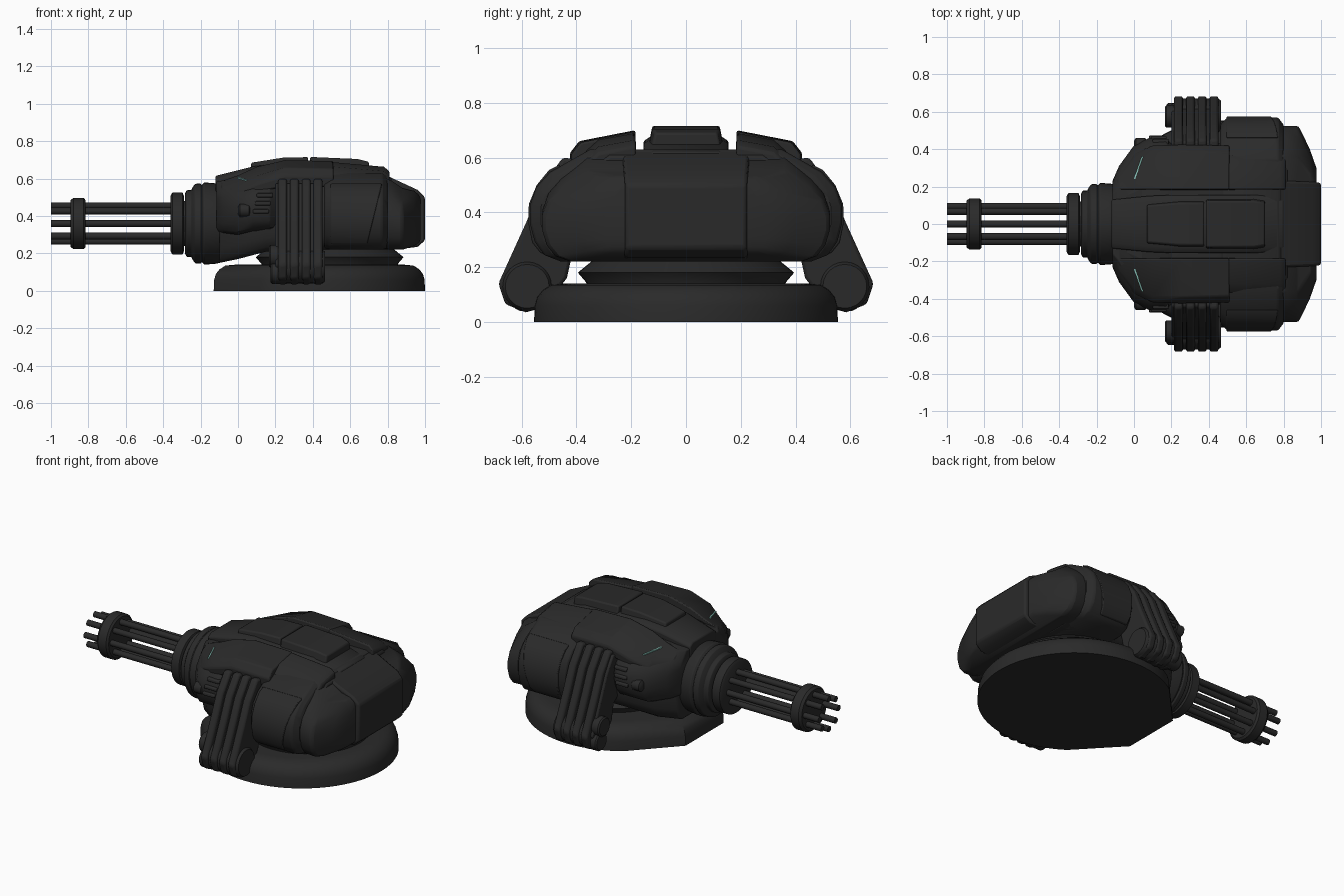
import bpy, bmesh, math

if "Cube" in bpy.data.objects:
    bpy.data.objects.remove(bpy.data.objects["Cube"])

def material(name, rgb):
    m = bpy.data.materials.new(name)
    m.diffuse_color = (*rgb, 1)
    m.use_nodes = True
    m.node_tree.nodes["Principled BSDF"].inputs["Base Color"].default_value = m.diffuse_color
    return m

DARK = material("dark_gunmetal", (0.023, 0.023, 0.023))
TEAL = material("teal_light", (0.25, 0.55, 0.48))

def loft(name, rings, mat=DARK, bevel=0.0, angle=35):
    """Skin a list of equal-length vertex rings and cap both ends."""
    bm = bmesh.new()
    vs = [[bm.verts.new(p) for p in r] for r in rings]
    n = len(rings[0])
    for a, b in zip(vs, vs[1:]):
        for i in range(n):
            j = (i + 1) % n
            bm.faces.new((a[i], a[j], b[j], b[i]))
    bm.faces.new(vs[0])
    bm.faces.new(vs[-1])
    bmesh.ops.recalc_face_normals(bm, faces=bm.faces)
    me = bpy.data.meshes.new(name)
    bm.to_mesh(me)
    bm.free()
    me.materials.append(mat)
    ob = bpy.data.objects.new(name, me)
    bpy.context.collection.objects.link(ob)
    if bevel:
        b = ob.modifiers.new("bevel", "BEVEL")
        b.width, b.segments, b.limit_method = bevel, 2, "ANGLE"
        b.angle_limit = math.radians(40)
    bpy.ops.object.select_all(action="DESELECT")
    ob.select_set(True)
    bpy.context.view_layer.objects.active = ob
    bpy.ops.object.shade_smooth_by_angle(angle=math.radians(angle))
    return ob

def turned(name, profile, y=0, z=0.36, n=40, bevel=0.0):
    """Revolve (x, radius) pairs around an axis along x."""
    return loft(name, [[(x, y + r * math.cos(2 * math.pi * i / n), z + r * math.sin(2 * math.pi * i / n))
                        for i in range(n)] for x, r in profile], bevel=bevel)

def slab(name, x0, x1, yz, s=1, bevel=0.008, mat=DARK):
    """Extrude a yz outline along x; s mirrors it."""
    return loft(name, [[(x, s * y, z) for y, z in yz] for x in (x0, x1)], mat, bevel)

def hull_ring(x, w, zt, zb, t):
    """Symmetric rounded-shoulder hull section."""
    h = zt - zb
    half = [(t, zt), (.87 * w, zb + .8 * h), (.96 * w, zb + .66 * h), (w, zb + .5 * h), (w, zb + .34 * h),
            (.97 * w, zb + .18 * h), (.91 * w, zb + .06 * h), (.8 * w, zb)]
    return [(x, y, z) for y, z in half] + [(x, -y, z) for y, z in reversed(half)]

def hull(name, rows, bevel=0.012):
    return loft(name, [hull_ring(*r) for r in rows], bevel=bevel)

# Base plate: round with a flattened, angled front
outline = [(-.57, -.19), (-.57, .19)]
outline += [(.56 * math.cos(math.radians(a)), .555 * math.sin(math.radians(a))) for a in range(125, -126, -5)]
loft("base_plate", [[(.44 + x * s, y * s, z) for x, y in outline] for z, s in
                    ((0, 1), (.06, .995), (.09, .98), (.115, .945), (.135, .89), (.14, .8))], angle=30)

# Turntable ring between base and hull
loft("turntable", [[(.49 + r * math.cos(a * math.pi / 24), r * math.sin(a * math.pi / 24), z) for a in range(48)]
                   for z, r in ((.12, .36), (.145, .365), (.18, .395), (.225, .34), (.26, .34))], angle=30)

# Hull core, nose underside and front cheeks
hull("hull_core", [(-.1, .22, .58, .15, .14), (.0, .32, .6, .17, .18), (.15, .4, .62, .21, .25),
                   (.46, .43, .625, .22, .28), (.82, .44, .61, .22, .28)])
hull("cheek_shell", [(-.115, .23, .585, .32, .16), (-.08, .31, .59, .31, .2), (.0, .42, .595, .3, .24),
                     (.08, .46, .615, .32, .28), (.17, .46, .625, .32, .28), (.21, .42, .62, .32, .28)])

# Side pods
hull("side_pods", [(.46, .53, .62, .23, .33), (.5, .57, .63, .22, .35), (.77, .57, .63, .22, .35),
                   (.8, .53, .61, .23, .33)], .01)

# Rear bulge and its centre block
hull("rear_bulge", [(.76, .52, .61, .23, .36), (.82, .525, .59, .22, .36), (.88, .525, .55, .22, .36),
                    (.94, .4, .535, .24, .27), (.975, .3, .505, .26, .22)], .015)
loft("rear_block", [[(x, s * y, z) for s, z in ((1, z1), (-1, z1), (-1, z0), (1, z0))]
                    for x, y, z0, z1 in ((.78, .23, .22, .625), (.83, .23, .22, .6), (.96, .225, .235, .54),
                                         (1, .22, .27, .5))], bevel=.012)

# Spine ridge and raised centre plates
loft("spine_ridge", [[(x, w, z - .02), (x, w - .03, z), (x, -w + .03, z), (x, -w, z - .02),
                      (x, -w, .5), (x, w, .5)] for x, w, z in
                     ((-.12, .13, .615), (.08, .15, .665), (.2, .155, .68), (.62, .155, .67), (.8, .15, .62))],
     bevel=.006)
for name, rows in (("front_top_plate", ((.07, .11, .685), (.24, .125, .712), (.375, .125, .715))),
                   ("rear_top_plate", ((.385, .135, .716), (.64, .135, .705), (.7, .125, .69)))):
    loft(name, [[(x, w - .012, z), (x, -w + .012, z), (x, -w - .01, .6), (x, w + .01, .6)] for x, w, z in rows],
         bevel=.008)

# Main gun: collar rings, clamp rings and eight barrels
turned("gun_collar", [(-.05, .2), (-.12, .215), (-.18, .22), (-.195, .205), (-.2, .215), (-.23, .212),
                      (-.245, .19), (-.25, .178), (-.275, .178), (-.283, .16)], bevel=.004)
turned("gun_hub", [(-.27, .12), (-.3, .12)])
turned("rear_clamp", [(-.29, .15), (-.297, .166), (-.35, .166), (-.36, .15)])
turned("front_clamp", [(-.815, .125), (-.825, .137), (-.88, .137), (-.895, .125)])
for i in range(8):
    a = i * math.pi / 4
    turned("barrel", [(-1, .018), (-.28, .018)], .095 * math.cos(a), .36 + .095 * math.sin(a), 12)

ARM = [(.37, .59), (.45, .6), (.53, .49), (.585, .36), (.685, .14), (.66, .065), (.585, .035), (.53, .05),
       (.49, .09), (.435, .16), (.415, .25), (.38, .3)]
CORE = [(.36, .57), (.44, .575), (.5, .48), (.555, .35), (.645, .14), (.6, .06), (.52, .08), (.45, .17),
        (.43, .27), (.39, .3)]

for s in (1, -1):
    side = "left_" if s < 0 else "right_"
    # Sloped shoulder plate along the top
    loft(side + "shoulder_plate",
         [[(x, s * .185, z), (x, s * w, z - d), (x, s * (w + .035), z - d - .045), (x, s * (w + .03), z - .14),
           (x, s * .18, z - .14)] for x, w, z, d in
          ((-.09, .23, .59, .03), (.0, .34, .62, .05), (.1, .385, .665, .05), (.25, .39, .7, .04),
           (.51, .385, .695, .04))], bevel=.008)
    loft(side + "rear_shoulder_plate",
         [[(x, s * .185, z), (x, s * .32, z - .025), (x, s * .37, z - .07), (x, s * .37, z - .15),
           (x, s * .18, z - .15)] for x, z in ((.5, .69), (.78, .665), (.81, .64))], bevel=.008)
    # Outer panel on the side pod, with a slanted rear edge
    panel = [(.46, .575), (.5, .555), (.545, .5), (.574, .43), (.576, .36), (.562, .29), (.53, .25), (.46, .25)]
    loft(side + "pod_panel", [[(x + k * (z - .25), s * y, z) for y, z in panel]
                              for x, k in ((.495, 0), (.69, .25))], bevel=.005)
    # Slatted support arm
    slab(side + "arm_core", .2, .45, CORE, s)
    for k in range(4):
        slab(side + "arm_slat", .215 + k * .063, .262 + k * .063, ARM, s, .012)
    turned(side + "arm_foot_drum", [(.24, .08), (.25, .09), (.45, .09), (.465, .08)], s * .58, .13, 24)
    turned(side + "upper_piston", [(.165, .052), (.173, .06), (.26, .06)], s * .575, .185, 20)
    turned(side + "lower_piston", [(.175, .05), (.183, .057), (.26, .057)], s * .59, .095, 20)
    # Cheek details: three vent pods, a round boss and a thin teal light strip
    for k, y in enumerate((.46, .457, .442)):
        z, x = .425 + k * .043, .08 + .01 * k
        slab(side + "vent_pod", x, x + .085,
             [(y - .03, z - .015), (y + .014, z - .01), (y + .012, z + .01), (y - .03, z + .015)], s, .006)
    turned(side + "cheek_boss", [(.0, .02), (.01, .035), (.06, .035), (.07, .02)], s * .425, .43, 16)
    loft(side + "light_strip", [[(x - .004, s * y, z - .008), (x + .004, s * y, z - .008),
                                 (x + .004, s * y, z), (x - .004, s * y, z)]
                                for x, y, z in ((.002, .24, .608), (.045, .36, .594))], TEAL)
